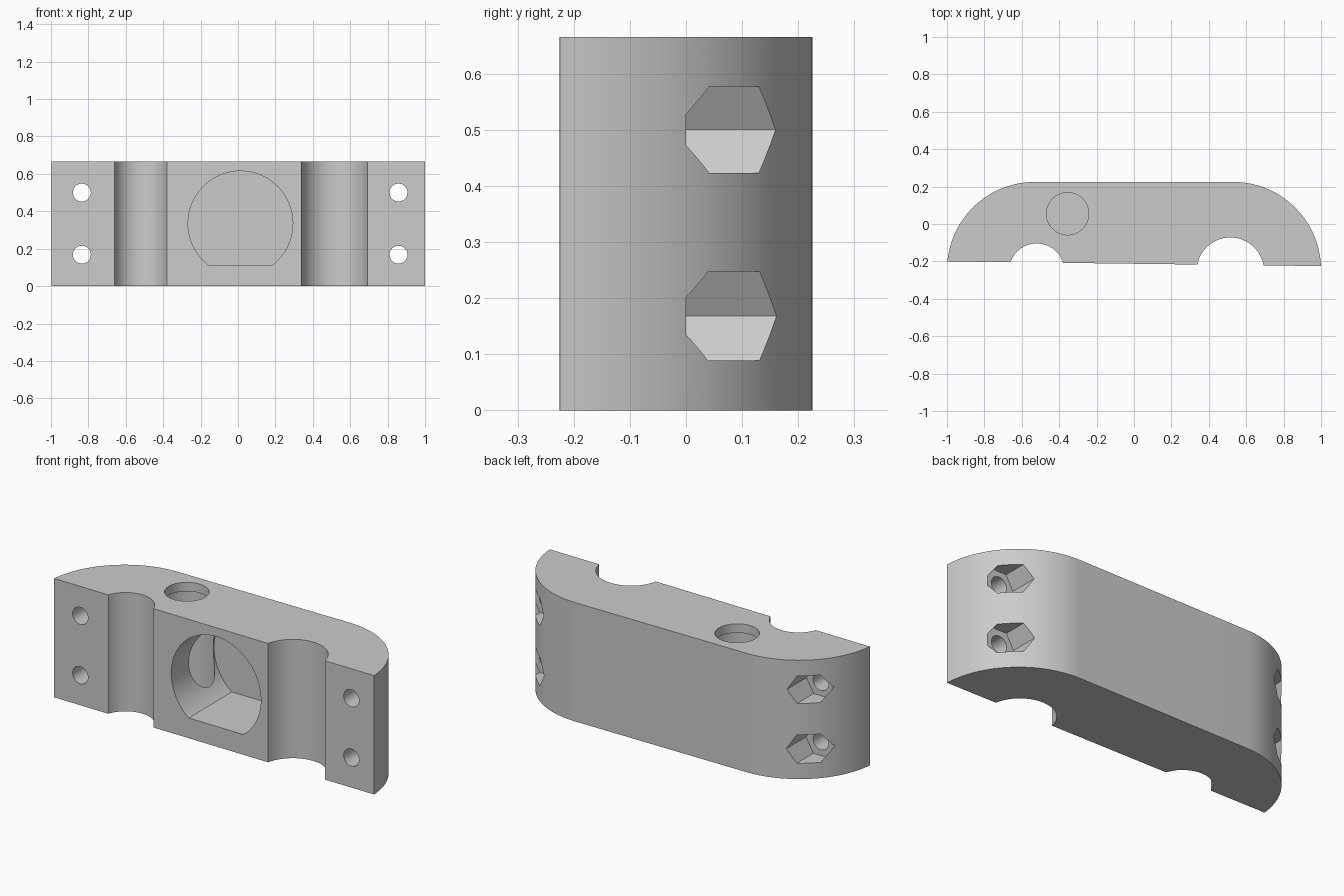
import bpy, bmesh, math
from mathutils import Matrix, Vector

if "Cube" in bpy.data.objects:
    bpy.data.objects.remove(bpy.data.objects["Cube"], do_unlink=True)

HEIGHT = 0.665

grey = bpy.data.materials.new("plain_grey")
grey.use_nodes = True
colour = (0.6, 0.6, 0.6, 1)
grey.diffuse_color = colour
grey.node_tree.nodes["Principled BSDF"].inputs["Base Color"].default_value = colour


def arc(cx, cy, r, start, end, steps):
    """Points along a circular arc, angles in radians."""
    angles = [start + (end - start) * i / steps for i in range(steps + 1)]
    return [(cx + r * math.cos(a), cy + r * math.sin(a)) for a in angles]


def prism(name, outline, axis, low, high):
    """Extrude a flat outline along z (x, y points) or y (x, z points)."""
    bm = bmesh.new()
    place = (lambda p: (p[0], p[1], low)) if axis == "z" else (lambda p: (p[0], low, p[1]))
    face = bm.faces.new([bm.verts.new(place(p)) for p in outline])
    shift = Vector((0, 0, high - low)) if axis == "z" else Vector((0, high - low, 0))
    new = bmesh.ops.extrude_face_region(bm, geom=[face])["geom"]
    bmesh.ops.translate(bm, vec=shift, verts=[v for v in new if isinstance(v, bmesh.types.BMVert)])
    bmesh.ops.recalc_face_normals(bm, faces=bm.faces)
    mesh = bpy.data.meshes.new(name)
    bm.to_mesh(mesh)
    bm.free()
    obj = bpy.data.objects.new(name, mesh)
    bpy.context.collection.objects.link(obj)
    mesh.materials.append(grey)
    return obj


def circle(cx, cy, r, sides=64):
    return arc(cx, cy, r, 0, math.tau, sides)[:-1]


def carve(target, cutter):
    """Subtract a cutter from the block and discard it."""
    cutter.hide_render = True
    mod = target.modifiers.new("cut", "BOOLEAN")
    mod.operation = "DIFFERENCE"
    mod.solver = "EXACT"
    mod.object = cutter
    bpy.context.view_layer.objects.active = target
    bpy.ops.object.modifier_apply(modifier=mod.name)
    bpy.data.objects.remove(cutter, do_unlink=True)


# Block: slightly tilted front, flat back and rounded back corners
R, CX, CY = 0.47, 0.53, -0.245
right_start = math.asin((-0.225 - CY) / R)
left_end = math.pi - math.asin((-0.2 - CY) / R)
outline = arc(CX, CY, R, right_start, math.pi / 2, 32)
outline += arc(-CX, CY, R, math.pi / 2, left_end, 32)
block = prism("clamp_block", outline, "z", 0, HEIGHT)

# Rod grooves down the front
for x, r in ((-0.52, 0.148), (0.515, 0.18)):
    carve(block, prism("groove_cutter", circle(x, -0.252, r), "z", -0.1, HEIGHT + 0.1))

# Round pocket with a flat floor
floor_angle = math.asin(-0.222 / 0.28)
pocket = arc(0.013, 0.335, 0.28, floor_angle, math.pi - floor_angle, 64)
carve(block, prism("pocket_cutter", pocket, "y", -0.4, 0.17))

# Top bore opening into a wider chamber that breaks into the pocket
carve(block, prism("chamber_cutter", circle(-0.355, 0.055, 0.14), "z", 0.05, 0.615))
carve(block, prism("bore_cutter", circle(-0.355, 0.055, 0.113), "z", 0.5, HEIGHT + 0.1))

# Bolt holes with hexagonal nut recesses at the back
for x in (-0.835, 0.858):
    for z, nut in ((0.168, 0.092), (0.5, 0.089)):
        carve(block, prism("bolt_cutter", circle(x, z, 0.048, 32), "y", -0.4, 0.4))
        carve(block, prism("nut_cutter", circle(x, z, nut, 6), "y", 0, 0.4))

# Smooth the curved walls, keep the edges crisp
bpy.ops.object.select_all(action="DESELECT")
block.select_set(True)
bpy.context.view_layer.objects.active = block
bpy.ops.object.shade_smooth_by_angle(angle=math.radians(25))
